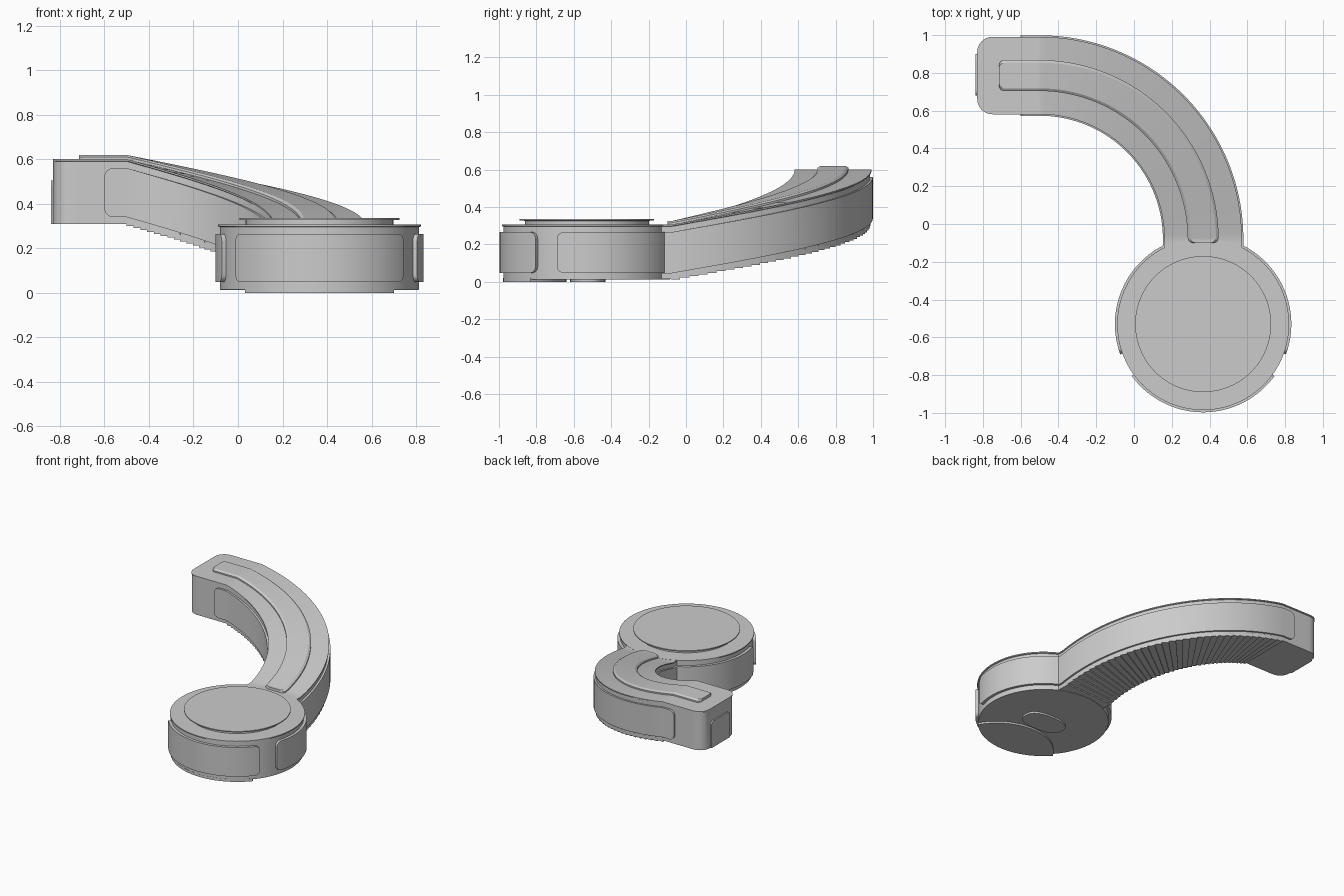
import bpy, bmesh
from math import pi, sin, cos, sqrt, radians
from mathutils import Vector

if "Cube" in bpy.data.objects:
    bpy.data.objects.remove(bpy.data.objects["Cube"])

CX, CY, R = -0.5, -0.08, 0.866        # arm bend centre and radius
L = R * pi / 2                        # length of the bend
DX, DY = 0.366, -0.53                 # disc centre


def finish(name, bm, angle=30):
    bmesh.ops.recalc_face_normals(bm, faces=bm.faces)
    me = bpy.data.meshes.new(name)
    bm.to_mesh(me)
    bm.free()
    ob = bpy.data.objects.new(name, me)
    bpy.context.collection.objects.link(ob)
    bpy.ops.object.select_all(action='DESELECT')
    ob.select_set(True)
    bpy.context.view_layer.objects.active = ob
    bpy.ops.object.shade_smooth_by_angle(angle=radians(angle))
    return ob


def loft(name, rings):
    bm = bmesh.new()
    vs = [[bm.verts.new(p) for p in r] for r in rings]
    n = len(vs[0])
    for a, b in zip(vs, vs[1:]):
        for i in range(n):
            j = (i + 1) % n
            bm.faces.new((a[i], a[j], b[j], b[i]))
    bm.faces.new(vs[0])
    bm.faces.new(vs[-1])
    return finish(name, bm)


def arm_z(s):
    return 0.31 - 0.295 * min(max(s / L, 0), 1)


def arm_point(s, off, z):
    if s < 0:
        return Vector((CX + s, CY + R + off, z))
    if s > L:
        return Vector((CX + R + off, CY - (s - L), z))
    a = pi / 2 - s / R
    return Vector((CX + (R + off) * cos(a), CY + (R + off) * sin(a), z))


def stations(s0, s1, r, n, start=True, end=True):
    """Positions along a strip with the inset that rounds its corners."""
    arc = [r * (1 - cos(k * pi / 12)) for k in range(7)]
    pts = [s0 + d for d in arc] if start else [s0]
    lo, hi = (s0 + r if start else s0), (s1 - r if end else s1)
    pts += [lo + (hi - lo) * k / n for k in range(1, n)]
    pts += [s1 - d for d in reversed(arc)] if end else [s1]
    if lo < 0 < hi:
        pts = sorted(pts + [0.0])
    out = []
    for s in pts:
        d = min(s - s0 if start else r, s1 - s if end else r, r)
        out.append((s, r - sqrt(max(r * r - (r - d) ** 2, 0))))
    return out


def arm_sweep(name, sts, section):
    rings = [[arm_point(s, o, arm_z(s) + z) for o, z in section(c)] for s, c in sts]
    return loft(name, rings)


# curved arm with a thin top lip
def arm_section(c):
    h = 0.199 - c
    t = h + 0.006
    return [(-h, 0), (h, 0), (h, 0.28), (t, 0.283), (t, 0.29), (-t, 0.29), (-t, 0.283), (-h, 0.28)]


arm_sweep("arm", stations(-0.33, L + 0.14, 0.08, 64, end=False), arm_section)

# stepped underside of the arm
rings = []
N = 34
for i in range(N):
    z = arm_z(L * (i + 1) / N) - 0.002
    for k in (i, i + 1):
        s = L * k / N
        rings.append([arm_point(s, o, q) for o, q in
                      ((-0.2, z), (0.2, z), (0.2, z + 0.03), (-0.2, z + 0.03))])
loft("stepped_underside", rings)

# raised strip along the arm top
def strip_section(c):
    h = 0.082 - c
    t = h - 0.014
    return [(-h, 0.28), (h, 0.28), (h, 0.3), (t, 0.309), (-t, 0.309), (-h, 0.3)]


arm_sweep("top_strip", stations(-0.215, L + 0.02, 0.03, 56), strip_section)

# raised side panels of the arm
for name, sgn in (("arm_outer_panel", 1), ("arm_inner_panel", -1)):
    arm_sweep(name, stations(-0.1, L + 0.05, 0.04, 56, end=False),
              lambda c: [(sgn * 0.19, 0.03 + c), (sgn * 0.213, 0.03 + c),
                         (sgn * 0.213, 0.25 - c), (sgn * 0.19, 0.25 - c)])

# panel on the arm tip
loft("tip_panel", [[Vector((x, y, z)) for x, z in
                    ((-0.82, 0.31), (-0.84, 0.31), (-0.84, 0.505 - c), (-0.82, 0.505 - c))]
                   for y, c in stations(0.68, 0.9, 0.03, 3)])


# round base and its top plate
def lathe(name, profile, n=96):
    bm = bmesh.new()
    rings = [[bm.verts.new((DX + r * cos(2 * pi * i / n), DY + r * sin(2 * pi * i / n), z))
              for i in range(n)] for r, z in profile]
    for a, b in zip(rings, rings[1:]):
        for i in range(n):
            j = (i + 1) % n
            bm.faces.new((a[i], a[j], b[j], b[i]))
    bm.faces.new(rings[0])
    bm.faces.new(rings[-1])
    return finish(name, bm)


lathe("round_base", [(0.445, 0.013), (0.447, 0.016), (0.447, 0.295),
                     (0.455, 0.298), (0.455, 0.306)])
lathe("top_plate", [(0.332, 0.3), (0.332, 0.326), (0.36, 0.328), (0.36, 0.335)])


# raised panels around the base
def disc_panel(name, a0, a1, start, end):
    r0, r1 = 0.435, 0.467
    rings = []
    for s, c in stations(radians(a0) * r1, radians(a1) * r1, 0.035, 28, start, end):
        a = s / r1
        rings.append([Vector((DX + r * cos(a), DY + r * sin(a), z)) for r, z in
                      ((r0, 0.048 + c), (r1, 0.048 + c), (r1, 0.265 - c), (r0, 0.265 - c))])
    loft(name, rings)


disc_panel("base_right_panel", 340, 423, True, False)
disc_panel("base_left_panel", 116.5, 200, False, True)
disc_panel("base_front_panel", 216, 324, True, True)


# pads underneath
def pad(name, outline):
    loft(name, [[Vector((DX + x, DY + y, z)) for x, y in outline] for z in (0, 0.02)])


half = [0.335 * k / 20 for k in range(-20, 21)]
pad("front_foot", [(x, -sqrt(0.448 ** 2 - x * x)) for x in half] +
    [(x, -0.5 + sqrt(0.39 ** 2 - x * x)) for x in reversed(half)])
pad("centre_foot", [(0.165 * abs(cos(t)) ** 0.8 * (1 if cos(t) > 0 else -1),
                     0.005 + 0.095 * abs(sin(t)) ** 0.8 * (1 if sin(t) > 0 else -1))
                    for t in [2 * pi * k / 40 for k in range(40)]])
